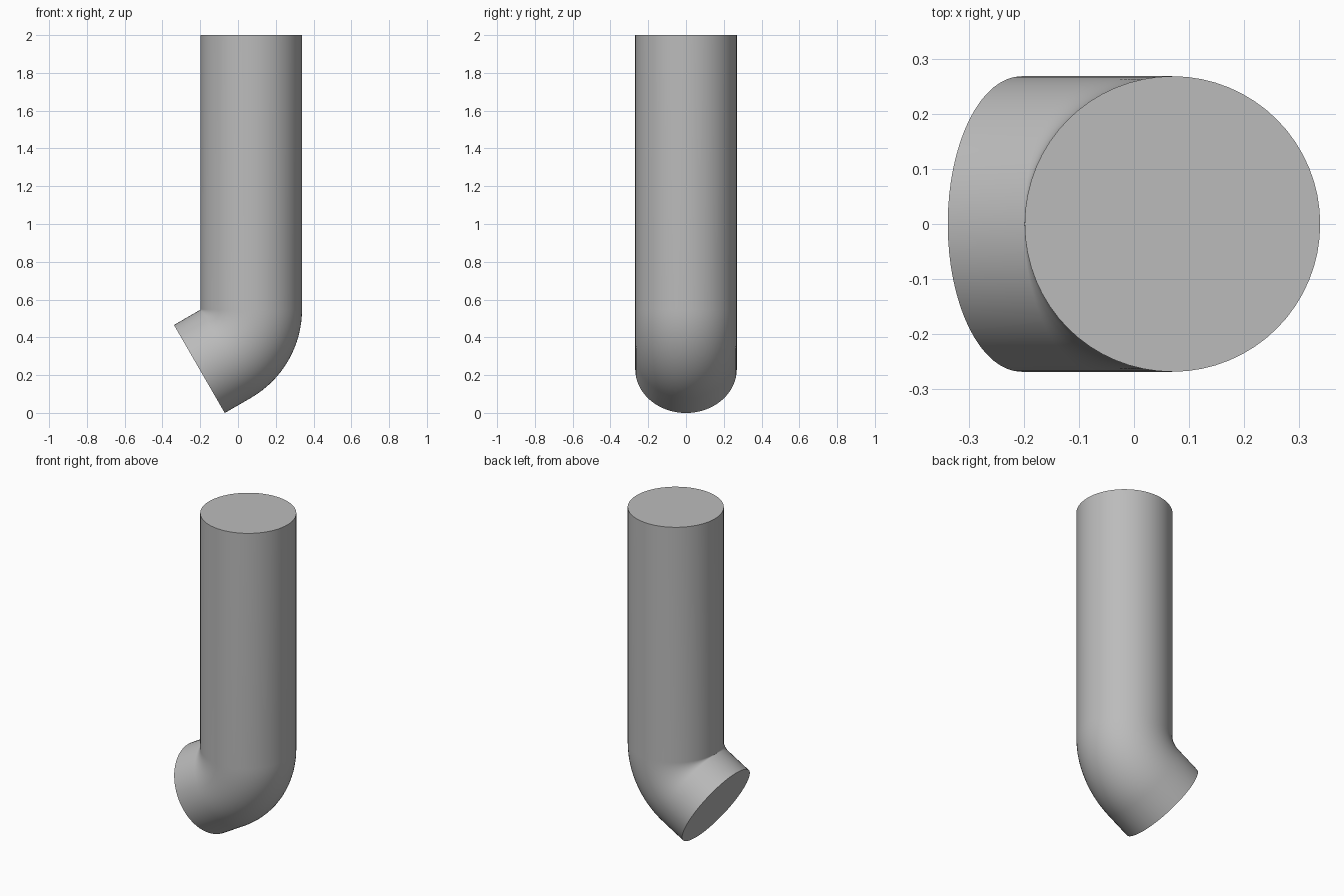
import bpy, bmesh, math
from mathutils import Matrix, Vector

cube = bpy.data.objects.get("Cube")
if cube:
    bpy.data.objects.remove(cube, do_unlink=True)

RADIUS = 0.269
SIDES = 64
BEND_STEPS = 16
BEND = math.radians(60)
PIVOT = Vector((-0.202, 0, 0.548))   # hinge line of the elbow
AXIS_X = 0.07
OUTLET = 0.16                        # straight length after the bend

# Plain grey material
grey = bpy.data.materials.new("grey")
grey.use_nodes = True
colour = (0.5, 0.5, 0.5, 1)
grey.diffuse_color = colour
grey.node_tree.nodes["Principled BSDF"].inputs["Base Color"].default_value = colour


def turn(angle):
    """Rotation about the elbow hinge."""
    return (Matrix.Translation(PIVOT) @ Matrix.Rotation(angle, 4, "Y")
            @ Matrix.Translation(-PIVOT))


def ring(bm, matrix, z):
    """Circle of vertices at height z, moved by the matrix."""
    points = []
    for i in range(SIDES):
        a = math.tau * i / SIDES
        p = Vector((AXIS_X + RADIUS * math.cos(a), RADIUS * math.sin(a), z))
        points.append(bm.verts.new(matrix @ p))
    return points


# Sweep: straight shaft, elbow, short outlet
bm = bmesh.new()
rings = [ring(bm, Matrix(), 2)]
for k in range(BEND_STEPS + 1):
    rings.append(ring(bm, turn(BEND * k / BEND_STEPS), PIVOT.z))
rings.append(ring(bm, turn(BEND), PIVOT.z - OUTLET))

for upper, lower in zip(rings, rings[1:]):
    for i in range(SIDES):
        j = (i + 1) % SIDES
        bm.faces.new((upper[i], lower[i], lower[j], upper[j]))

# Flat end caps
bm.faces.new(rings[0])
bm.faces.new(reversed(rings[-1]))
bmesh.ops.recalc_face_normals(bm, faces=bm.faces)

mesh = bpy.data.meshes.new("bent_pipe")
bm.to_mesh(mesh)
bm.free()
mesh.materials.append(grey)
pipe = bpy.data.objects.new("bent_pipe", mesh)
bpy.context.collection.objects.link(pipe)

# Smooth sides with crisp cap edges
bpy.context.view_layer.objects.active = pipe
pipe.select_set(True)
bpy.ops.object.shade_smooth_by_angle(angle=math.radians(40))
